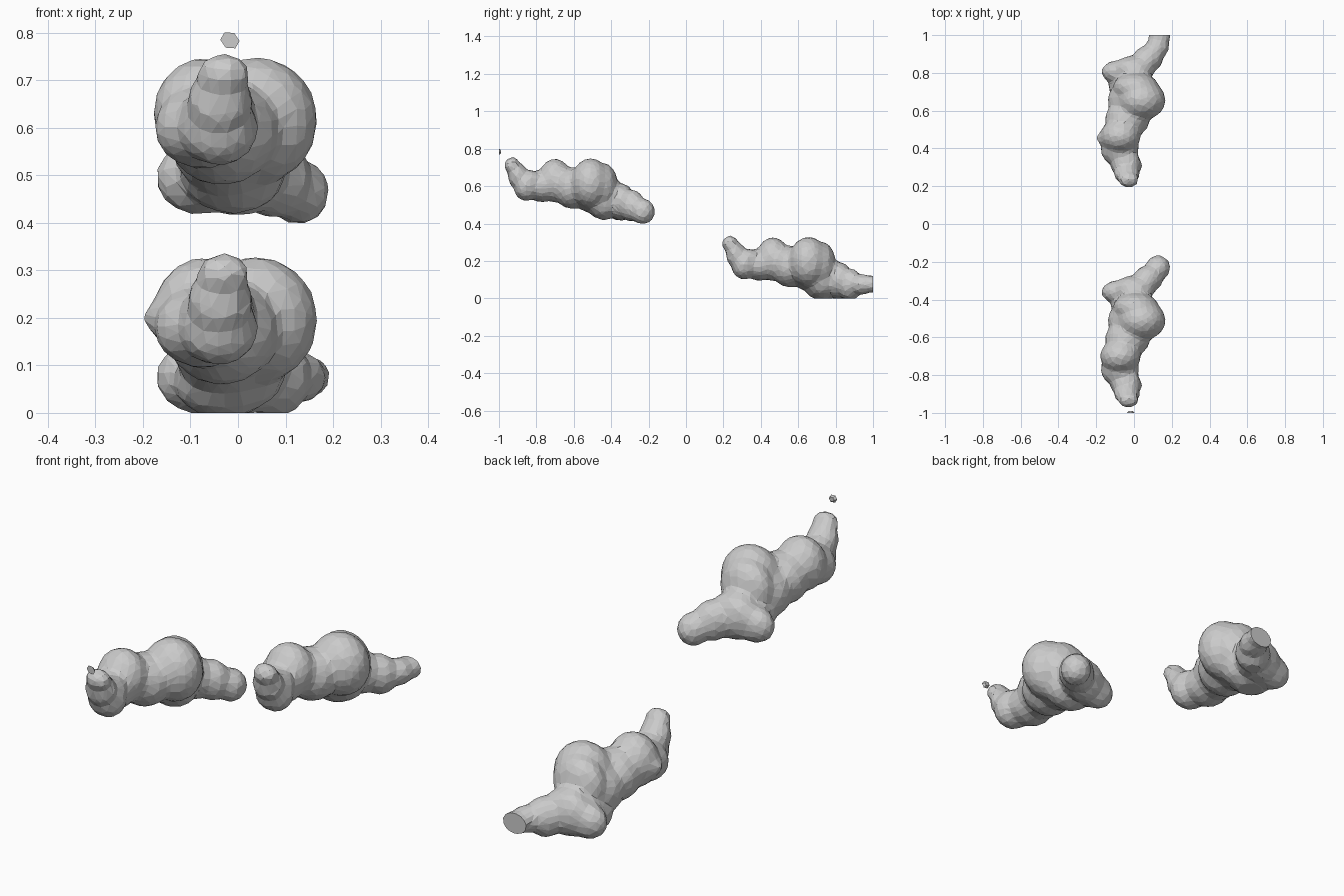
import bpy, bmesh
from mathutils import Matrix, Vector

if "Cube" in bpy.data.objects:
    bpy.data.objects.remove(bpy.data.objects["Cube"])

# Overlapping lobes of one lumpy body: centre x, y, z and radii x, y, z
LOBES = [
    (-.03, -.930, .712, .056, .042, .044),   # nose tip
    (-.038, -.90, .655, .068, .052, .07),
    (-.04, -.855, .60, .082, .067, .080),    # head
    (-.045, -.84, .635, .075, .07, .05),
    (-.075, -.77, .60, .10, .09, .085),
    (-.072, -.70, .63, .106, .09, .115),     # middle bulge
    (-.035, -.61, .59, .117, .10, .11),
    (.04, -.51, .615, .126, .105, .132),     # large bulge
    (-.03, -.51, .565, .108, .10, .105),
    (.01, -.44, .60, .12, .075, .122),
    (-.01, -.44, .51, .11, .09, .09),
    (-.08, -.36, .495, .092, .062, .078),    # side shoulder
    (.0, -.345, .515, .11, .07, .10),
    (.075, -.29, .495, .078, .07, .085),     # tail
    (.127, -.232, .465, .065, .066, .069),
]


def lumpy_body(name, shift, extra=()):
    """Fuse ellipsoid lobes into one faceted skin and trim its tail."""
    bm = bmesh.new()
    lobes = [(Vector(l[:3]) + shift, l[3:]) for l in LOBES]
    if extra:
        lobes.pop()                           # the cut tail replaces the round one
    lobes += [(Vector(l[:3]), l[3:]) for l in extra]
    for centre, radii in lobes:
        m = Matrix.Translation(centre) @ Matrix.Diagonal((*[r * 1.02 for r in radii], 1))
        bmesh.ops.create_icosphere(bm, subdivisions=3, radius=1, matrix=m)
    me = bpy.data.meshes.new(name)
    bm.to_mesh(me)
    bm.free()
    ob = bpy.data.objects.new(name, me)
    bpy.context.collection.objects.link(ob)
    rem = ob.modifiers.new("fuse", 'REMESH')
    rem.mode = 'VOXEL'
    rem.voxel_size = .014
    smo = ob.modifiers.new("soften", 'SMOOTH')
    smo.factor = .5
    smo.iterations = 6
    dec = ob.modifiers.new("facets", 'DECIMATE')
    dec.ratio = .15
    deps = bpy.context.evaluated_depsgraph_get()
    baked = bpy.data.meshes.new_from_object(ob.evaluated_get(deps))
    ob.modifiers.clear()
    ob.data = baked

    # Flat cuts at the back and underneath
    bm = bmesh.new()
    bm.from_mesh(baked)
    for co, no in (((0, 1, 0), (0, 1, 0)), ((0, 0, 0), (0, 0, -1))):
        res = bmesh.ops.bisect_plane(bm, geom=bm.verts[:] + bm.edges[:] + bm.faces[:],
                                     plane_co=co, plane_no=no, clear_outer=True)
        edges = [e for e in res["geom_cut"] if isinstance(e, bmesh.types.BMEdge)]
        if edges:
            bmesh.ops.holes_fill(bm, edges=edges)
    for f in bm.faces:
        f.smooth = False
    bm.to_mesh(baked)
    bm.free()
    return ob


lumpy_body("front_lumpy_body", Vector((0, 0, 0)))
lumpy_body("back_lumpy_body", Vector((0, 1.165, -.42)), [
    (-.09, .455, .20, .108, .06, .06),     # wider side bulge
    (.125, .94, .075, .06, .065, .055),    # tail runs into the back cut
    (.137, 1.0, .076, .058, .07, .046),
    (-.03, .73, .065, .105, .095, .075),   # flat-bottomed belly
])

# Loose chip just ahead of the front body
bm = bmesh.new()
bmesh.ops.create_cone(bm, cap_ends=True, segments=6, radius1=.021, radius2=.012, depth=.01,
                      matrix=Matrix.Translation((-.017, -.995, .784)) @ Matrix.Rotation(-1.5708, 4, 'X')
                      @ Matrix.Rotation(.5236, 4, 'Z') @ Matrix.Diagonal((1, .85, 1, 1)))
me = bpy.data.meshes.new("loose_chip")
bm.to_mesh(me)
bm.free()
bpy.context.collection.objects.link(bpy.data.objects.new("loose_chip", me))
